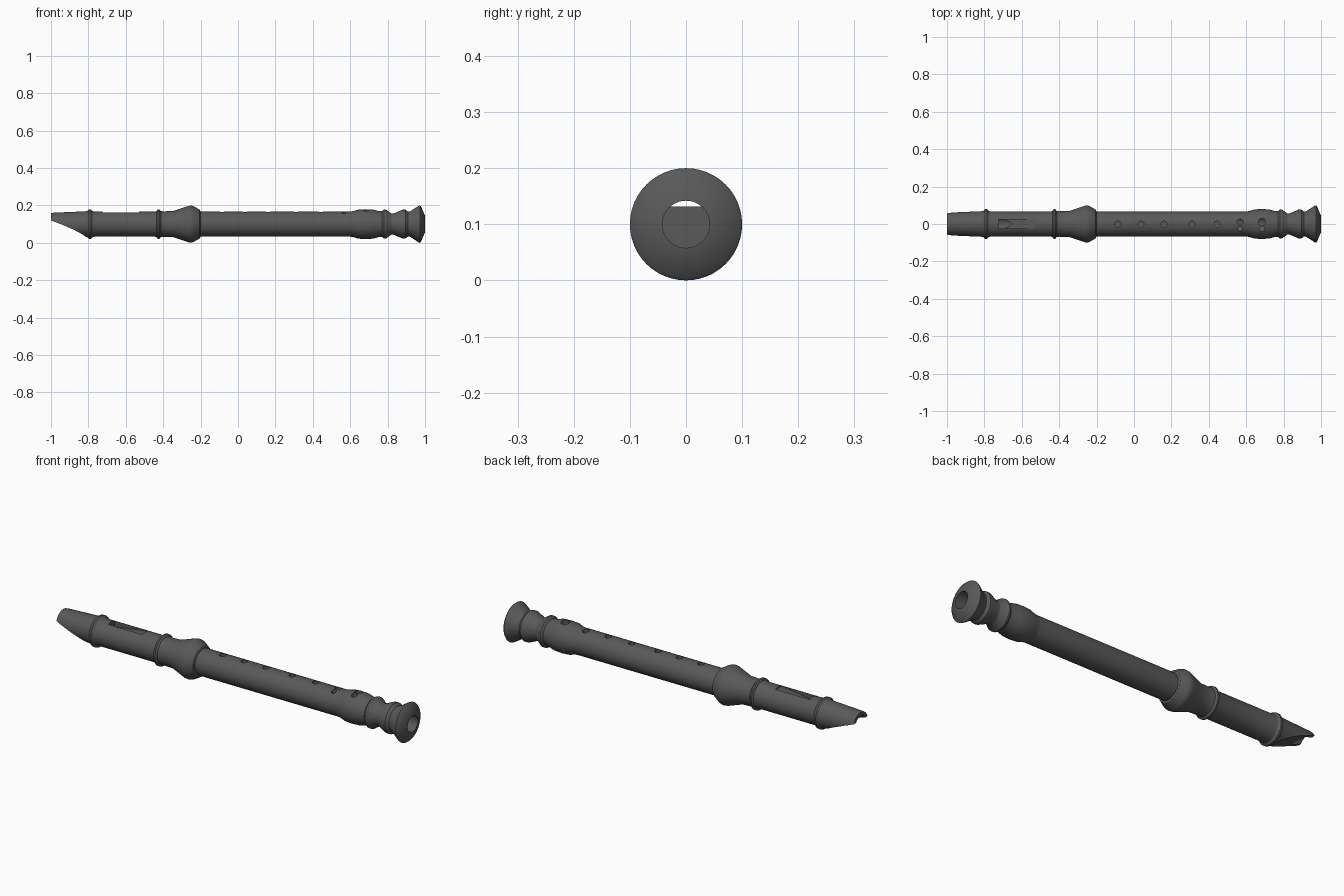
import bpy, bmesh, math
from mathutils import Matrix

if "Cube" in bpy.data.objects:
    bpy.data.objects.remove(bpy.data.objects["Cube"])

SEG = 48
AXIS_Z = 0.1
BORE = 0.042


def new_object(name, bm):
    bmesh.ops.recalc_face_normals(bm, faces=bm.faces[:])
    me = bpy.data.meshes.new(name)
    bm.to_mesh(me)
    bm.free()
    ob = bpy.data.objects.new(name, me)
    bpy.context.collection.objects.link(ob)
    return ob


def lathe(name, profile, bore=BORE):
    """Hollow turned part: outer (x, r) profile closed by a straight bore."""
    pts = profile + [(profile[-1][0], bore), (profile[0][0], bore)]
    bm = bmesh.new()
    rings = []
    for x, r in pts:
        rings.append([bm.verts.new((x, r * math.sin(2 * math.pi * i / SEG),
                                    AXIS_Z + r * math.cos(2 * math.pi * i / SEG)))
                      for i in range(SEG)])
    for a, b in zip(rings, rings[1:] + rings[:1]):
        for i in range(SEG):
            j = (i + 1) % SEG
            bm.faces.new((a[i], a[j], b[j], b[i]))
    return new_object(name, bm)


def prism(name, outline, half_width):
    """Side outline (x, z) extruded along y."""
    bm = bmesh.new()
    a = [bm.verts.new((x, -half_width, z)) for x, z in outline]
    b = [bm.verts.new((x, half_width, z)) for x, z in outline]
    bm.faces.new(a)
    bm.faces.new(b[::-1])
    n = len(a)
    for i in range(n):
        j = (i + 1) % n
        bm.faces.new((a[i], b[i], b[j], a[j]))
    return new_object(name, bm)


def drill(x, y, r):
    bm = bmesh.new()
    bmesh.ops.create_cone(bm, cap_ends=True, segments=20, radius1=r, radius2=r,
                          depth=0.12, matrix=Matrix.Translation((x, y, 0.17)))
    return new_object("hole_cutter", bm)


def cut(ob, cutters):
    for c in cutters:
        m = ob.modifiers.new("cut", 'BOOLEAN')
        m.operation = 'DIFFERENCE'
        m.solver = 'EXACT'
        m.object = c
        c.hide_render = True
    bpy.context.view_layer.update()
    ev = ob.evaluated_get(bpy.context.evaluated_depsgraph_get())
    me = bpy.data.meshes.new_from_object(ev)
    ob.modifiers.clear()
    ob.data = me


# Head joint with beak, two rings and the socket bulge
head = lathe("head_joint", [
    (-1.0, 0.059), (-0.985, 0.061), (-0.82, 0.068), (-0.805, 0.071), (-0.797, 0.079),
    (-0.787, 0.079), (-0.778, 0.070), (-0.765, 0.067), (-0.445, 0.067), (-0.435, 0.070),
    (-0.429, 0.079), (-0.421, 0.079), (-0.413, 0.070), (-0.40, 0.068), (-0.345, 0.070),
    (-0.30, 0.085), (-0.265, 0.097), (-0.25, 0.099), (-0.238, 0.096),
    (-0.205, 0.077), (-0.20, 0.067)])

# Middle joint with the finger holes
body = lathe("body_joint", [(-0.21, 0.067), (0.605, 0.067)])

# Foot joint with turned beads and bell
foot = lathe("foot_joint", [
    (0.60, 0.067), (0.615, 0.069), (0.645, 0.078), (0.68, 0.080), (0.72, 0.078),
    (0.755, 0.069), (0.77, 0.069), (0.78, 0.078), (0.79, 0.078), (0.82, 0.057),
    (0.83, 0.056), (0.88, 0.077), (0.895, 0.077), (0.91, 0.066), (0.92, 0.068),
    (0.965, 0.097), (0.972, 0.100), (0.978, 0.095), (1.0, 0.044)])

# Block that plugs the beak, leaving a windway above it
bm = bmesh.new()
bmesh.ops.create_cone(bm, cap_ends=True, segments=SEG, radius1=0.0425, radius2=0.0425,
                      depth=0.22, matrix=Matrix.Translation((-0.835, 0, AXIS_Z))
                      @ Matrix.Rotation(math.pi / 2, 4, 'Y'))
block = new_object("windway_block", bm)

# Cutters: beak scoop, windway, window with sloping lip
scoop = prism("scoop_cutter", [(-1.1, -0.1), (-0.78, -0.1), (-0.80, 0.022), (-0.83, 0.044),
                               (-0.88, 0.071), (-0.94, 0.097), (-1.0, 0.119), (-1.1, 0.15)], 0.2)
windway = prism("windway_cutter", [(-1.1, 0.132), (-0.6, 0.132), (-0.6, 0.2), (-1.1, 0.2)], 0.1)
window = prism("window_cutter", [(-0.725, 0.12), (-0.69, 0.12), (-0.69, 0.137),
                                 (-0.53, 0.160), (-0.53, 0.25), (-0.725, 0.25)], 0.025)

# Finger holes: five single, two double pairs
singles = [drill(x, 0, 0.016) for x in (-0.086, 0.037, 0.16, 0.31, 0.444)]
pair_a = [drill(0.567, 0.010, 0.016), drill(0.567, -0.025, 0.012)]
pair_b = [drill(0.684, 0.010, 0.020), drill(0.684, -0.026, 0.014)]

cut(head, [scoop, window])
cut(block, [scoop, windway])
cut(body, singles + pair_a)
cut(foot, pair_b)
for c in [scoop, windway, window] + singles + pair_a + pair_b:
    bpy.data.objects.remove(c)

# Dark finish, smooth shading with crisp edges
dark = bpy.data.materials.new("dark_finish")
dark.diffuse_color = (0.1, 0.1, 0.1, 1)
dark.use_nodes = True
dark.node_tree.nodes["Principled BSDF"].inputs["Base Color"].default_value = dark.diffuse_color
for ob in (head, body, foot, block):
    ob.data.materials.clear()
    ob.data.materials.append(dark)
    bpy.ops.object.select_all(action='DESELECT')
    ob.select_set(True)
    bpy.context.view_layer.objects.active = ob
    bpy.ops.object.shade_smooth_by_angle(angle=math.radians(30))
